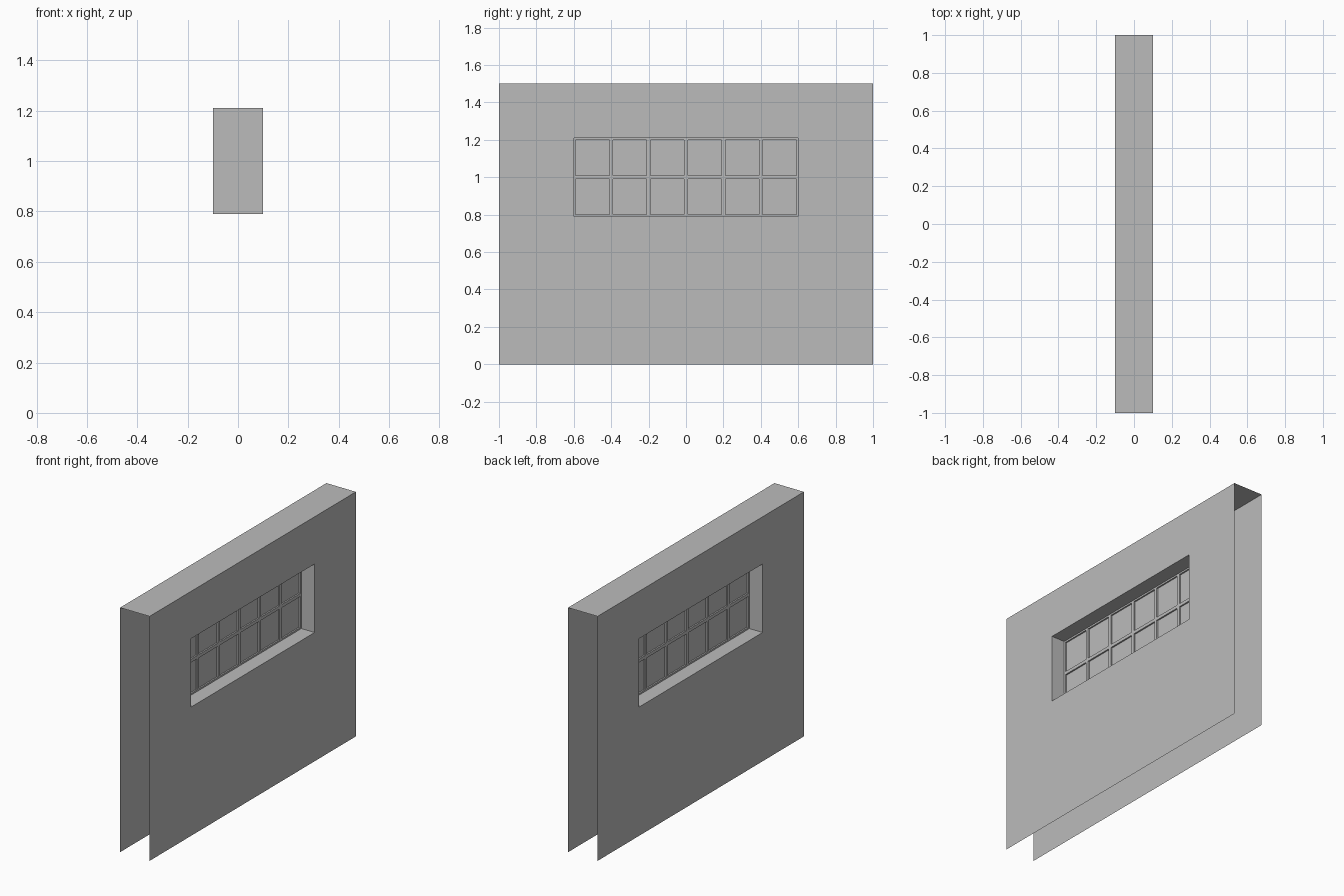
import bpy
import bmesh

cube = bpy.data.objects.get("Cube")
if cube:
    bpy.data.objects.remove(cube, do_unlink=True)

# One plain grey for the whole model
grey = bpy.data.materials.new("plain grey")
grey.use_nodes = True
COLOUR = (0.5, 0.5, 0.5, 1)
grey.diffuse_color = COLOUR
grey.node_tree.nodes["Principled BSDF"].inputs["Base Color"].default_value = COLOUR

HALF = 0.1                   # half the wall thickness
LENGTH, HEIGHT = 1.0, 1.5    # half length and height of the wall
WIN_Y = 0.6                  # half width of the window
SILL, HEAD = 0.79, 1.21
BAR = 0.01                   # half width of a glazing bar


def finish(name, bm):
    mesh = bpy.data.meshes.new(name)
    bm.to_mesh(mesh)
    bm.free()
    mesh.materials.append(grey)
    obj = bpy.data.objects.new(name, mesh)
    bpy.context.collection.objects.link(obj)
    return obj


def quad(bm, *points):
    bm.faces.new([bm.verts.new(p) for p in points])


def add_box(bm, low, high):
    made = bmesh.ops.create_cube(bm, size=1)["verts"]
    for v in made:
        v.co = [high[i] if v.co[i] > 0 else low[i] for i in range(3)]


# Wall: two sheets with a window hole, joined by a top strip; ends and base open
bm = bmesh.new()
ys = (-LENGTH, -WIN_Y, WIN_Y, LENGTH)
zs = (0, SILL, HEAD, HEIGHT)
for x in (HALF, -HALF):
    for i in range(3):
        for j in range(3):
            if (i, j) == (1, 1):
                continue
            corners = [(x, ys[i], zs[j]), (x, ys[i + 1], zs[j]),
                       (x, ys[i + 1], zs[j + 1]), (x, ys[i], zs[j + 1])]
            quad(bm, *(corners if x > 0 else corners[::-1]))
quad(bm, (-HALF, -LENGTH, HEIGHT), (HALF, -LENGTH, HEIGHT),
     (HALF, LENGTH, HEIGHT), (-HALF, LENGTH, HEIGHT))
finish("wall", bm)

# Reveal: sill, jambs and head lining the opening
bm = bmesh.new()
loop = [(-WIN_Y, SILL), (WIN_Y, SILL), (WIN_Y, HEAD), (-WIN_Y, HEAD)]
for a, b in zip(loop, loop[1:] + loop[:1]):
    quad(bm, (-HALF, *a), (HALF, *a), (HALF, *b), (-HALF, *b))
finish("window_reveal", bm)

# Pane: one thin sheet in the middle of the opening
bm = bmesh.new()
add_box(bm, (-0.001, -WIN_Y, SILL), (0.001, WIN_Y, HEAD))
finish("window_pane", bm)

# Glazing bars: six by two lights, outer bars cut by the opening
bm = bmesh.new()
for k in range(-3, 4):
    y = k * 0.2
    add_box(bm, (-BAR, max(y - BAR, -WIN_Y), SILL),
            (BAR, min(y + BAR, WIN_Y), HEAD))
for z in (SILL, 1.0, HEAD):
    add_box(bm, (-BAR, -WIN_Y, max(z - BAR, SILL)),
            (BAR, WIN_Y, min(z + BAR, HEAD)))
finish("glazing_bars", bm)
